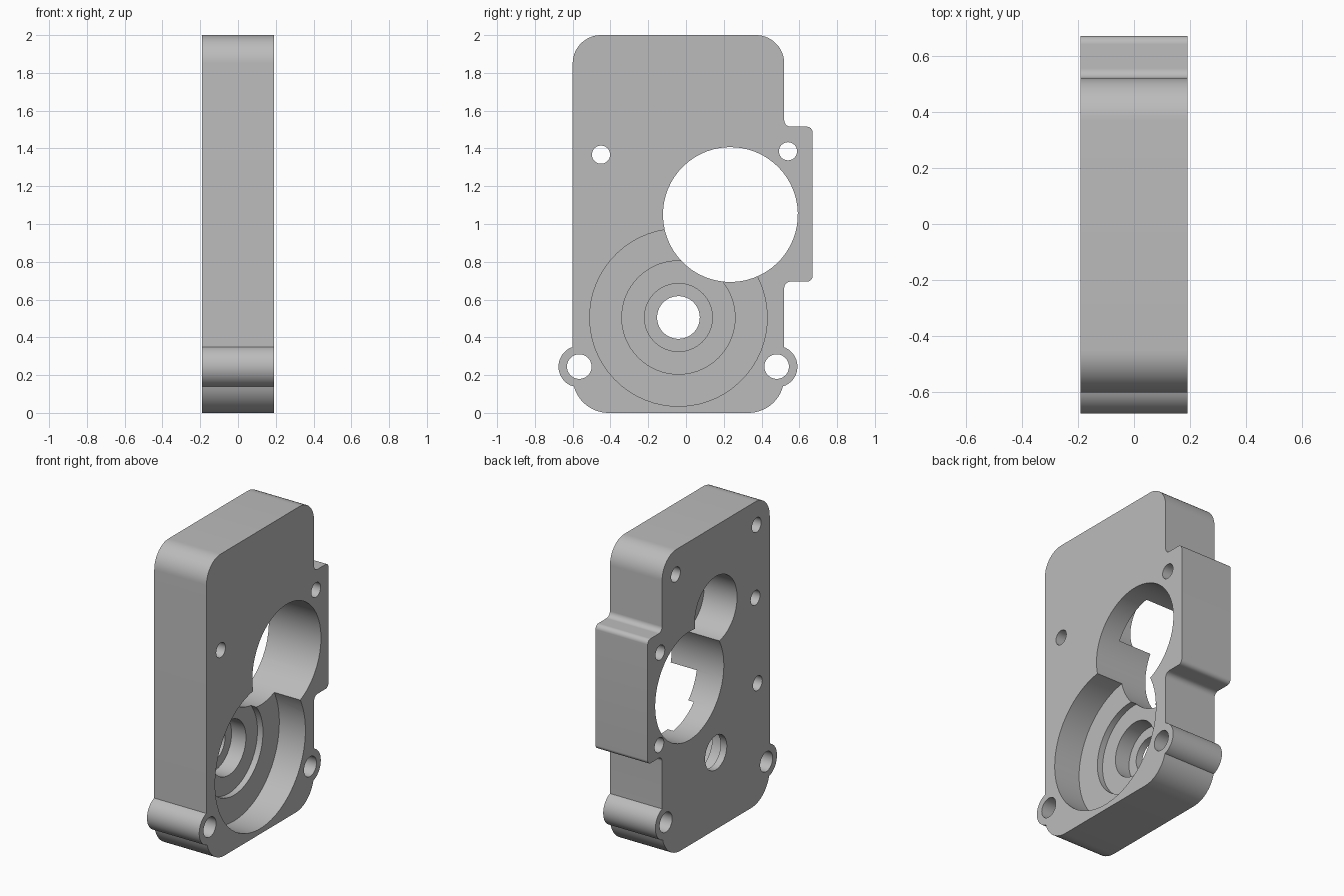
import bpy, bmesh
from math import radians, cos, sin

HALF = 0.19      # half thickness along x

cube = bpy.data.objects.get("Cube")
if cube:
    bpy.data.objects.remove(cube, do_unlink=True)

grey = bpy.data.materials.new("machined grey")
grey.use_nodes = True
grey.diffuse_color = (0.5, 0.5, 0.5, 1)
grey.node_tree.nodes["Principled BSDF"].inputs["Base Color"].default_value = (0.5, 0.5, 0.5, 1)


def arc(cy, cz, r, start, end):
    steps = max(6, int(abs(end - start) / 6))
    angles = [radians(start + (end - start) * i / steps) for i in range(steps + 1)]
    return [(cy + r * cos(a), cz + r * sin(a)) for a in angles]


def extrude_profile(name, points, x0, x1):
    """Solid with a y-z profile, running from x0 to x1."""
    bm = bmesh.new()
    face = bm.faces.new([bm.verts.new((x0, y, z)) for y, z in points])
    grown = bmesh.ops.extrude_face_region(bm, geom=[face])
    verts = [g for g in grown["geom"] if isinstance(g, bmesh.types.BMVert)]
    bmesh.ops.translate(bm, verts=verts, vec=(x1 - x0, 0, 0))
    bmesh.ops.recalc_face_normals(bm, faces=bm.faces)
    mesh = bpy.data.meshes.new(name)
    bm.to_mesh(mesh)
    bm.free()
    mesh.materials.append(grey)
    obj = bpy.data.objects.new(name, mesh)
    bpy.context.collection.objects.link(obj)
    return obj


# Plate outline: rounded body, side tab and two mounting ears
outline = (
    arc(0.33, 0.19, 0.19, -90, -15)
    + arc(0.48, 0.245, 0.11, -70, 69)
    + arc(0.555, 0.66, 0.035, 180, 90)
    + arc(0.64, 0.725, 0.03, -90, 0)
    + arc(0.64, 1.485, 0.03, 0, 90)
    + arc(0.555, 1.55, 0.035, 270, 180)
    + arc(0.37, 1.85, 0.15, 0, 90)
    + arc(-0.45, 1.85, 0.15, 90, 180)
    + arc(-0.565, 0.245, 0.11, 109, 250)
    + arc(-0.41, 0.19, 0.19, 195, 270)
)
housing = extrude_profile("gearbox_housing", outline, -HALF, HALF)
bpy.context.view_layer.objects.active = housing
housing.select_set(True)


def bore(y, z, r, x0=-0.3, x1=0.3):
    circle = arc(y, z, r, 0, 360)[:-1] if r < 0.1 else arc(y, z, r, 2, 362)[:-1]
    cutter = extrude_profile("bore_cutter", circle, x0, x1)
    cutter.hide_render = True
    mod = housing.modifiers.new("bore", "BOOLEAN")
    mod.operation = "DIFFERENCE"
    mod.solver = "EXACT"
    mod.object = cutter
    bpy.ops.object.modifier_apply(modifier=mod.name)
    bpy.data.objects.remove(cutter, do_unlink=True)


# Stepped gear recess on the left side, narrowing to the shaft hole
for radius, floor in ((0.47, 0), (0.30, -0.04), (0.18, -0.145), (0.113, -0.3)):
    bore(-0.04, 0.505, radius, x0=floor)

# Large through bore and blind pocket on the right side
bore(0.235, 1.05, 0.357)
bore(-0.04, 1.445, 0.22, x1=0.05)

# Mounting ear holes and through bolt holes
for y, z, r in ((-0.565, 0.245, 0.065), (0.48, 0.245, 0.065),
                (-0.45, 1.367, 0.048), (0.54, 1.385, 0.048)):
    bore(y, z, r)

# Blind screw holes on the right side
for y, z in ((-0.463, 1.842), (0.378, 1.837), (-0.474, 0.796), (0.55, 0.78)):
    bore(y, z, 0.048, x1=0.05)

bpy.ops.object.shade_smooth_by_angle(angle=radians(30))
